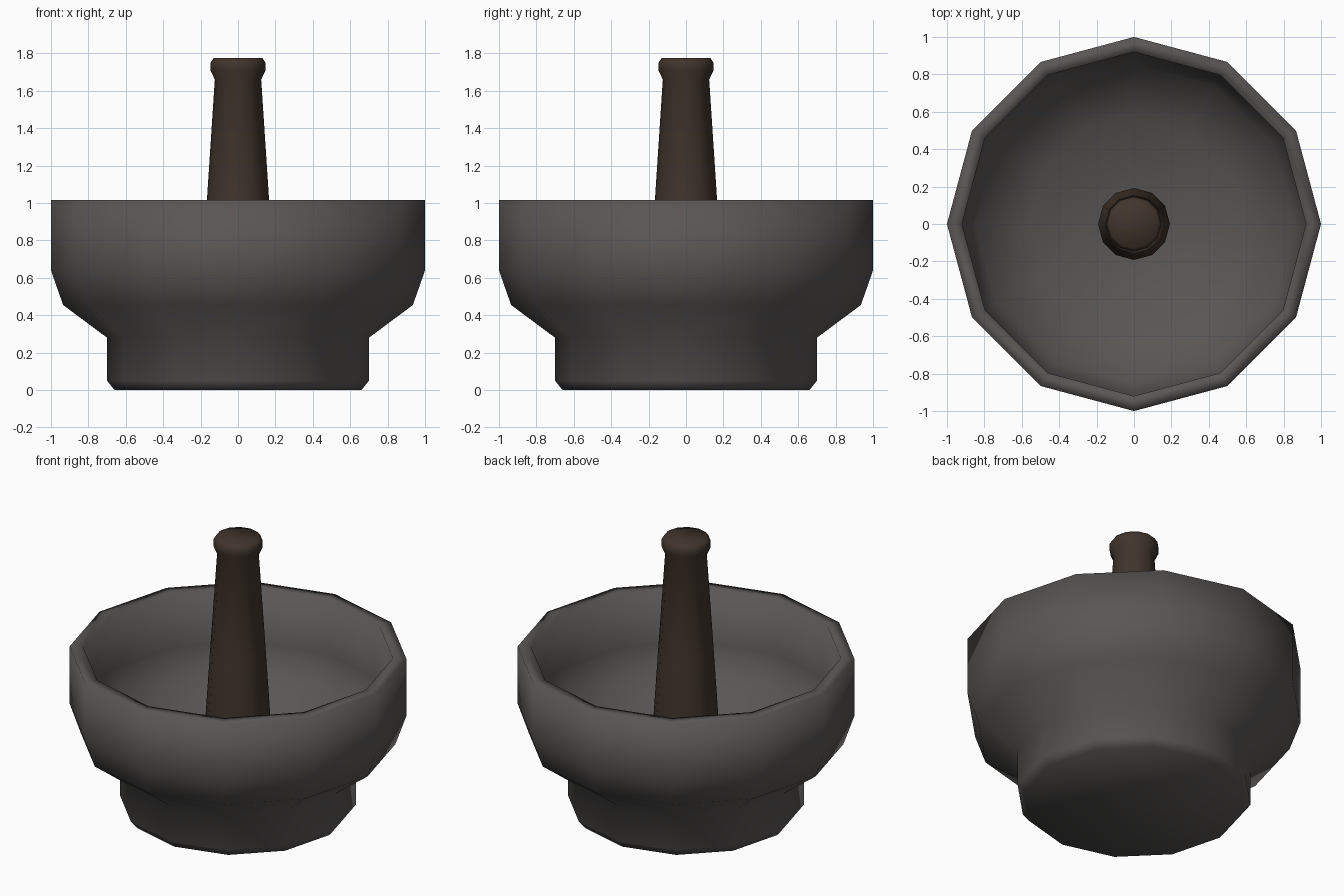
import bpy, bmesh, math

if "Cube" in bpy.data.objects:
    bpy.data.objects.remove(bpy.data.objects["Cube"])

SIDES = 12


def material(name, rgb):
    m = bpy.data.materials.new(name)
    m.diffuse_color = (*rgb, 1)
    m.use_nodes = True
    m.node_tree.nodes["Principled BSDF"].inputs["Base Color"].default_value = m.diffuse_color
    return m


def lathe(name, profile, mat):
    """Revolve (radius, height) points around z; both ends are closed with caps."""
    bm = bmesh.new()
    rings = []
    for r, z in profile:
        rings.append([bm.verts.new((r * math.cos(2 * math.pi * i / SIDES),
                                    r * math.sin(2 * math.pi * i / SIDES), z))
                      for i in range(SIDES)])
    for a, b in zip(rings, rings[1:]):
        for i in range(SIDES):
            j = (i + 1) % SIDES
            bm.faces.new((a[i], a[j], b[j], b[i]))
    bm.faces.new(rings[0][::-1])
    bm.faces.new(rings[-1])
    for f in bm.faces:
        f.smooth = True
    mesh = bpy.data.meshes.new(name)
    bm.to_mesh(mesh)
    bm.free()
    mesh.materials.append(mat)
    ob = bpy.data.objects.new(name, mesh)
    bpy.context.collection.objects.link(ob)
    return ob


stone = material("dark grey stone", (0.100, 0.094, 0.091))
wood = material("dark brown wood", (0.052, 0.035, 0.025))

# Bowl: foot, flared belly, upright wall, rim, then the hollow inside
lathe("mortar_bowl", [
    (0.66, 0.0), (0.70, 0.05), (0.70, 0.28), (0.935, 0.455), (1.0, 0.64),
    (1.0, 1.015), (0.92, 1.015), (0.92, 0.66), (0.85, 0.50), (0.57, 0.29)], stone)

# Pestle: wide grinding end, tapered shaft and a rounded knob
lathe("pestle", [
    (0.15, 0.29), (0.192, 0.34), (0.192, 0.61), (0.166, 1.02), (0.124, 1.66),
    (0.147, 1.71), (0.147, 1.75), (0.13, 1.775)], wood)
